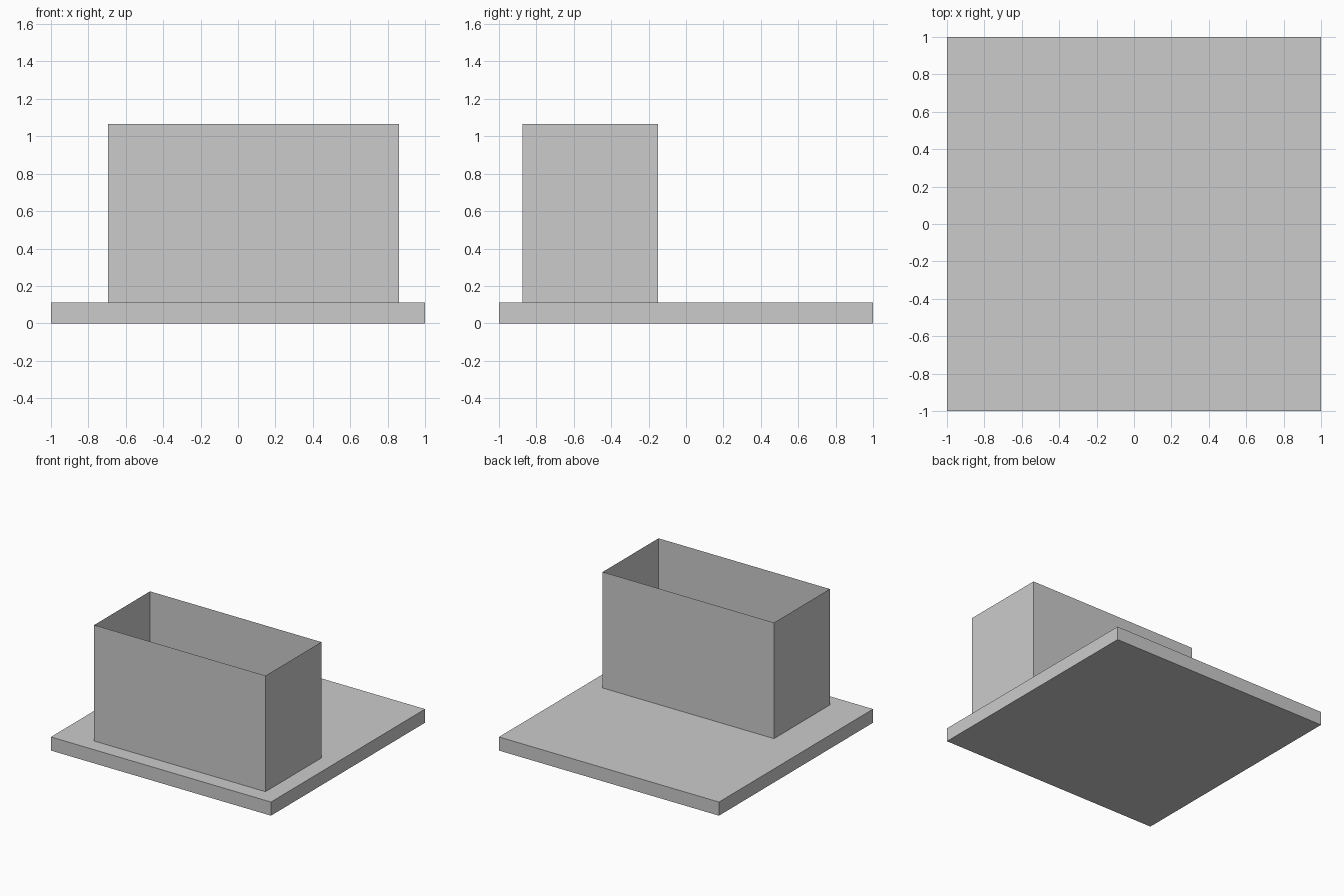
import bpy
import bmesh
from mathutils import Vector

if "Cube" in bpy.data.objects:
    bpy.data.objects.remove(bpy.data.objects["Cube"])


def make_box(name, low, high, open_ends=False):
    """Axis-aligned box between two corners, optionally without top and bottom."""
    low, high = Vector(low), Vector(high)
    bm = bmesh.new()
    bmesh.ops.create_cube(bm, size=1)
    bmesh.ops.scale(bm, vec=high - low, verts=bm.verts)
    bmesh.ops.translate(bm, vec=(low + high) / 2, verts=bm.verts)
    bm.normal_update()
    if open_ends:
        ends = [f for f in bm.faces if abs(f.normal.z) > 0.5]
        bmesh.ops.delete(bm, geom=ends, context='FACES_ONLY')
    mesh = bpy.data.meshes.new(name)
    bm.to_mesh(mesh)
    bm.free()
    obj = bpy.data.objects.new(name, mesh)
    bpy.context.collection.objects.link(obj)
    return obj


BASE_TOP = 0.112

# Square ground slab
make_box("base_slab", (-1, -1, 0), (1, 1, BASE_TOP))

# Four thin walls, open at the top, standing on the slab
make_box("walls", (-0.695, -0.874, BASE_TOP), (0.862, -0.15, 1.065), open_ends=True)
